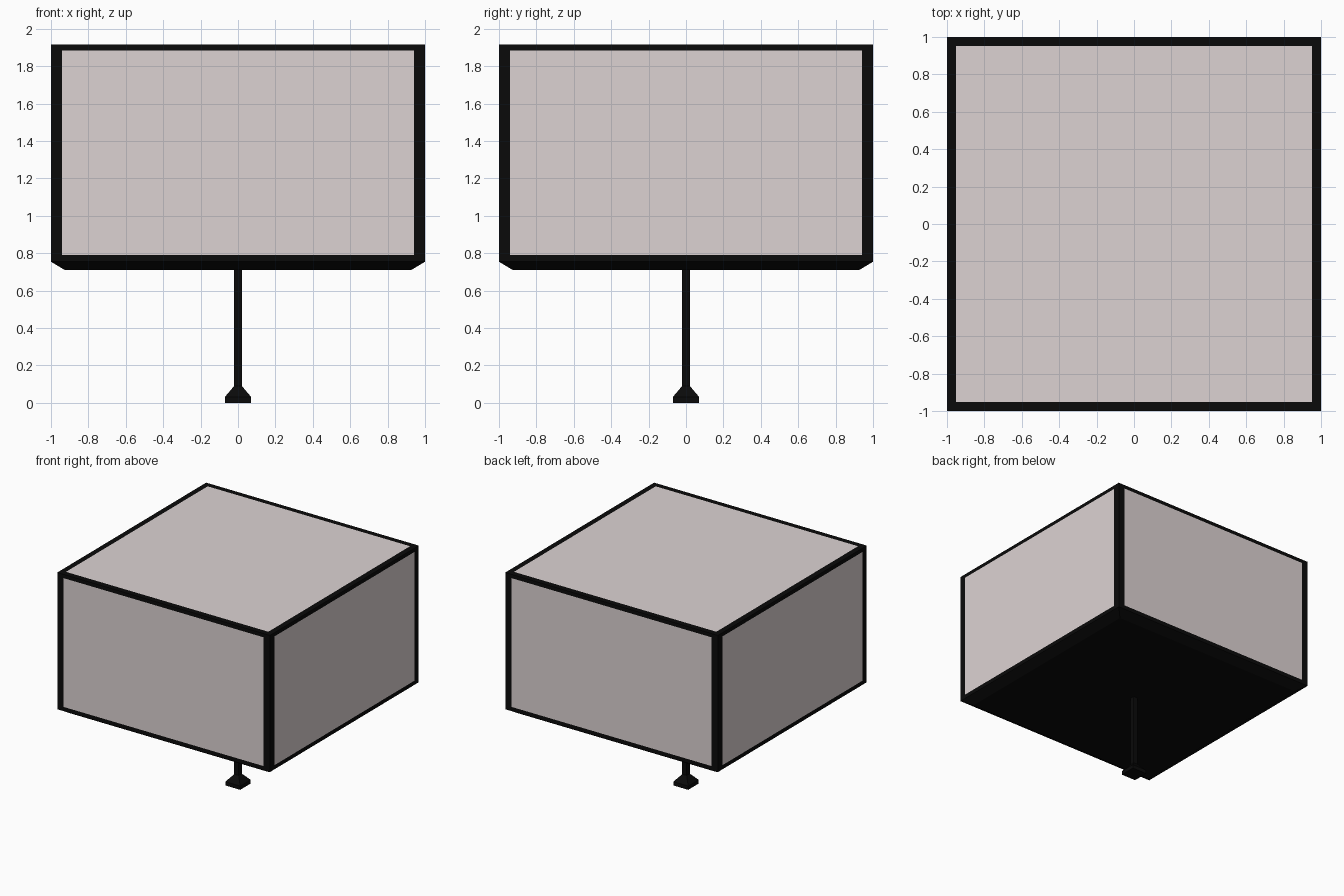
import bpy, bmesh

if "Cube" in bpy.data.objects:
    bpy.data.objects.remove(bpy.data.objects["Cube"])


def material(name, rgb):
    m = bpy.data.materials.new(name)
    m.diffuse_color = (*rgb, 1)
    m.use_nodes = True
    m.node_tree.nodes["Principled BSDF"].inputs["Base Color"].default_value = m.diffuse_color
    return m


black = material("black_frame", (0.003, 0.003, 0.003))
pale = material("pale_panel", (0.72, 0.65, 0.65))


def square_loft(name, rings, edit=None):
    """Closed solid through square rings given as (z, half width)."""
    bm = bmesh.new()
    loops = [[bm.verts.new((sx * h, sy * h, z))
              for sx, sy in ((-1, -1), (1, -1), (1, 1), (-1, 1))]
             for z, h in rings]
    for a, b in zip(loops, loops[1:]):
        for i in range(4):
            j = (i + 1) % 4
            bm.faces.new((a[i], a[j], b[j], b[i]))
    bm.faces.new(loops[0][::-1])
    bm.faces.new(loops[-1])
    bm.normal_update()
    if edit:
        edit(bm)
    me = bpy.data.meshes.new(name)
    bm.to_mesh(me)
    bm.free()
    me.materials.append(black)
    me.materials.append(pale)
    ob = bpy.data.objects.new(name, me)
    bpy.context.collection.objects.link(ob)
    return ob


def inset_panels(bm):
    # Pale panels flush in the four walls and the top
    panels = [f for f in bm.faces
              if f.normal.z > 0.9 or abs(f.normal.z) < 0.1]
    bmesh.ops.inset_individual(bm, faces=panels, thickness=0.05)
    for f in panels:
        f.material_index = 1
        top = f.normal.z > 0.9
        mid = f.calc_center_median().z
        half = 0.952 if top else 0.941
        for v in f.verts:
            for k in (0, 1):
                if top or abs(v.co[k]) < 0.99:
                    v.co[k] = half if v.co[k] > 0 else -half
            if not top:
                v.co.z = 1.885 if v.co.z > mid else 0.79


# Box with chamfered underside
square_loft("display_box", [(0.71, 0.925), (0.755, 1), (1.917, 1)], inset_panels)
# Support post and flared foot
square_loft("post", [(0.085, 0.021), (0.71, 0.021)])
square_loft("foot", [(0, 0.07), (0.032, 0.07), (0.09, 0.021)])
